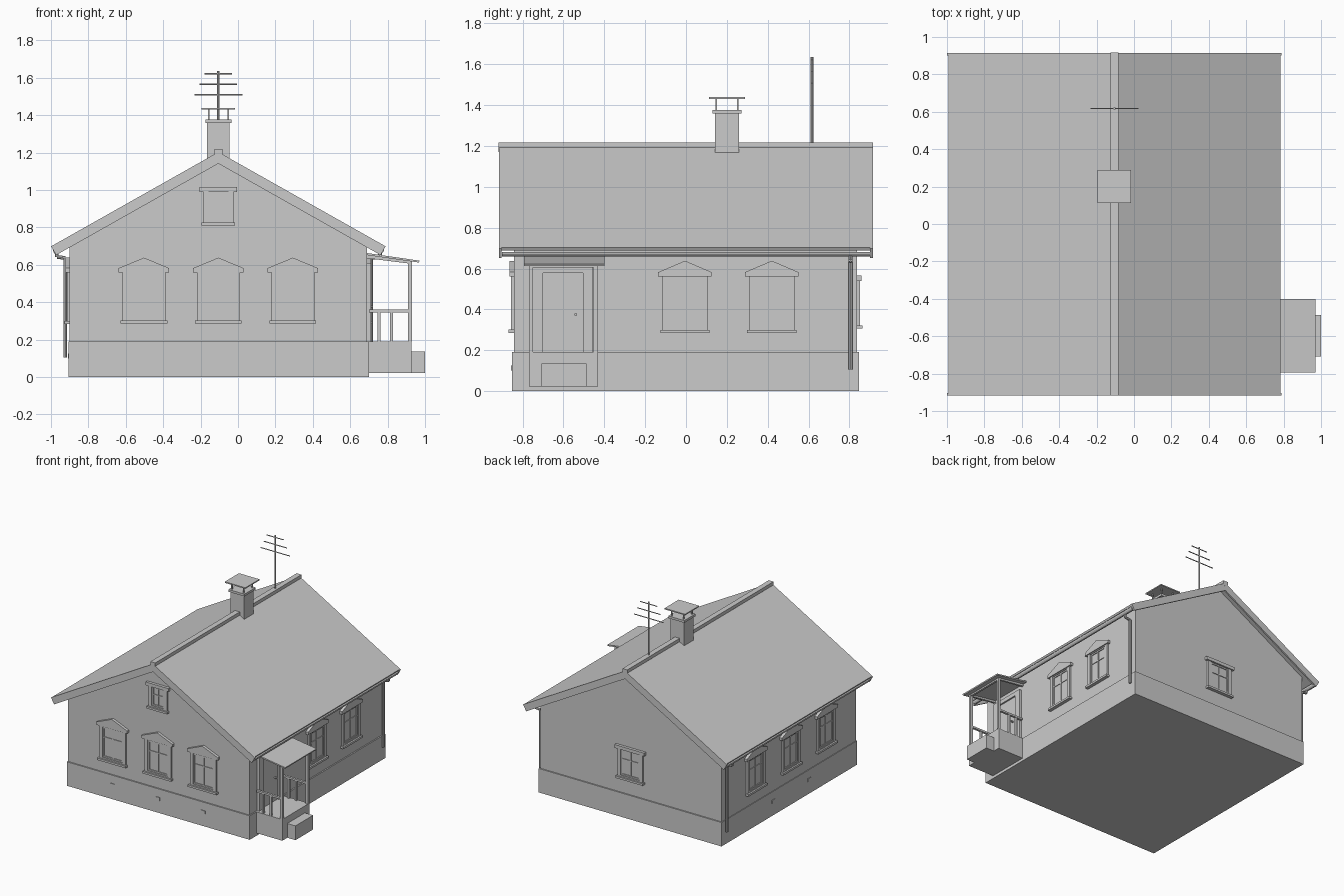
import bpy, bmesh, math
from mathutils import Matrix, Vector

if "Cube" in bpy.data.objects:
    bpy.data.objects.remove(bpy.data.objects["Cube"])

CX = -0.105          # ridge line / house centre in x
SLOPE = 0.564        # roof pitch


def finish(bm, name, matrix=None):
    if matrix:
        bm.transform(matrix)
    bmesh.ops.recalc_face_normals(bm, faces=bm.faces)
    me = bpy.data.meshes.new(name)
    bm.to_mesh(me)
    bm.free()
    ob = bpy.data.objects.new(name, me)
    bpy.context.collection.objects.link(ob)
    return ob


def add_box(bm, x0, x1, y0, y1, z0, z1):
    m = Matrix.Translation(((x0 + x1) / 2, (y0 + y1) / 2, (z0 + z1) / 2))
    bmesh.ops.create_cube(bm, size=1, matrix=m @ Matrix.Diagonal((x1 - x0, y1 - y0, z1 - z0, 1)))


def add_prism(bm, pts, y0, y1):
    # xz profile extruded along y
    f = bm.faces.new([bm.verts.new((x, y0, z)) for x, z in pts])
    r = bmesh.ops.extrude_face_region(bm, geom=[f])
    bmesh.ops.translate(bm, vec=(0, y1 - y0, 0),
                        verts=[v for v in r['geom'] if isinstance(v, bmesh.types.BMVert)])


def add_rod(bm, a, b, r, n=8):
    a, b = Vector(a), Vector(b)
    d = b - a
    m = Matrix.Translation((a + b) / 2) @ d.to_track_quat('Z', 'Y').to_matrix().to_4x4()
    bmesh.ops.create_cone(bm, cap_ends=True, segments=n, radius1=r, radius2=r,
                          depth=d.length, matrix=m)


def box(name, *dims):
    bm = bmesh.new()
    add_box(bm, *dims)
    return finish(bm, name)


def prism(name, pts, y0, y1):
    bm = bmesh.new()
    add_prism(bm, pts, y0, y1)
    return finish(bm, name)


def add_ring(bm, hw, z0, z1, w, d0, d1):
    # rectangular frame, w wide, sticking out between d0 and d1
    for s in (-1, 1):
        add_box(bm, *sorted((s * hw, s * (hw - w))), -d1, -d0, z0, z1)
    add_box(bm, -hw + w, hw - w, -d1, -d0, z1 - w, z1)
    add_box(bm, -hw + w, hw - w, -d1, -d0, z0, z0 + w)


def window(name, loc, deg, hw, z0, z1, head, bar):
    # casing, sash with glazing bars, pane, sill and head moulding
    bm = bmesh.new()
    add_ring(bm, hw, z0, z1, 0.027, -0.004, 0.014)
    iw = hw - 0.027
    add_ring(bm, iw, z0 + 0.027, z1 - 0.027, 0.011, -0.004, 0.008)
    add_box(bm, -iw, iw, -0.002, 0.004, z0 + 0.02, z1 - 0.02)
    add_box(bm, -0.004, 0.004, -0.007, 0, z0 + 0.03, z1 - 0.03)
    add_box(bm, -iw, iw, -0.007, 0, bar - 0.004, bar + 0.004)
    add_box(bm, -hw - 0.01, hw + 0.01, -0.027, 0.004, z0, z0 + 0.016)
    e = hw + 0.02
    if head == 'gable':
        pts = [(-e, z1 - 0.02), (e, z1 - 0.02), (e, z1 + 0.002), (0, z1 + 0.058), (-e, z1 + 0.002)]
    else:
        pts = [(-e, z1 - 0.026), (e, z1 - 0.026), (e, z1), (-e, z1)]
    add_prism(bm, pts, -0.022, 0.004)
    finish(bm, name, Matrix.Translation(loc) @ Matrix.Rotation(math.radians(deg), 4, 'Z'))


def chevron(run, t):
    c, s = math.cos(math.atan(SLOPE)), math.sin(math.atan(SLOPE))
    top = 1.203
    z = top - SLOPE * run
    return [(CX - run, z), (CX, top), (CX + run, z), (CX + run - t * s, z - t * c),
            (CX, top - t / c), (CX - run + t * s, z - t * c)]


# House body
box("plinth", -0.905, 0.70, -0.853, 0.848, 0, 0.19)
prism("walls", [(CX - 0.795, 0.185), (CX + 0.795, 0.185), (CX + 0.795, 0.735),
                (CX, 1.183), (CX - 0.795, 0.735)], -0.843, 0.838)

# Roof sheet, barge boards, ridge cap
prism("roof", chevron(0.888, 0.015), -0.915, 0.912)
for n, y in (("front_barge_board", -0.917), ("back_barge_board", 0.902)):
    prism(n, chevron(0.894, 0.054), y, y + 0.013)
prism("ridge_cap", [(CX - 0.021, 1.192), (CX, 1.17), (CX + 0.021, 1.192), (CX + 0.021, 1.218),
                    (CX - 0.021, 1.218)], -0.918, 0.916)

# Gutters and downpipes on both long sides
for n, s in (("left", -1), ("right", 1)):
    bm = bmesh.new()
    arc = [(CX + s * 0.868 + 0.018 * math.cos(a), 0.682 + 0.022 * math.sin(a))
           for a in (math.pi + math.pi * i / 6 for i in range(7))]
    add_prism(bm, arc, -0.90, 0.90)
    finish(bm, n + "_gutter")
    bm = bmesh.new()
    xp = CX + s * 0.818
    path = [(CX + s * 0.866, 0.805, 0.665), (CX + s * 0.862, 0.805, 0.642),
            (xp, 0.805, 0.636), (xp, 0.805, 0.105)]
    for a, b in zip(path, path[1:]):
        add_rod(bm, a, b, 0.01)
    finish(bm, n + "_downpipe")

# Windows
for i, x in enumerate((-0.503, CX, 0.293)):
    window(f"front_window_{i}", (x, -0.843, 0), 0, 0.115, 0.285, 0.58, 'gable', 0.47)
window("attic_window", (CX, -0.843, 0), 0, 0.08, 0.81, 1.015, 'flat', 0.925)
window("back_window", (CX, 0.838, 0), 180, 0.11, 0.305, 0.565, 'flat', 0.46)
for i, y in enumerate((-0.005, 0.42)):
    window(f"right_window_{i}", (0.69, y, 0), 90, 0.111, 0.283, 0.58, 'gable', 0.47)
for i, y in enumerate((-0.46, -0.02, 0.42)):
    window(f"left_window_{i}", (-0.90, y, 0), -90, 0.111, 0.283, 0.58, 'gable', 0.47)

# Plinth vents
bm = bmesh.new()
for x in (-0.503, CX, 0.293):
    add_box(bm, x - 0.018, x + 0.018, -0.858, -0.85, 0.1, 0.125)
for y in (-0.25, 0.2):
    add_box(bm, -0.910, -0.90, y - 0.018, y + 0.018, 0.1, 0.125)
finish(bm, "plinth_vents")

# Door with casing and knob
bm = bmesh.new()
for y in (-0.75, -0.505):
    add_box(bm, 0.685, 0.712, y, y + 0.05, 0.19, 0.61)
add_box(bm, 0.685, 0.712, -0.70, -0.505, 0.578, 0.61)
finish(bm, "door_casing")
box("door", 0.685, 0.70, -0.70, -0.505, 0.19, 0.578)
bm = bmesh.new()
add_rod(bm, (0.69, -0.54, 0.375), (0.722, -0.54, 0.375), 0.007)
finish(bm, "door_knob")

# Porch deck, step, posts, railings
box("porch_deck", 0.69, 0.928, -0.77, -0.432, 0.022, 0.19)
box("porch_step", 0.925, 1.0, -0.708, -0.487, 0.022, 0.135)
for n, y in (("front", -0.76), ("back", -0.442)):
    box(n + "_porch_post", 0.909, 0.929, y - 0.01, y + 0.01, 0.19, 0.622)
    bm = bmesh.new()
    add_box(bm, 0.70, 0.915, y - 0.009, y + 0.009, 0.345, 0.36)
    for x in (0.755, 0.822):
        add_box(bm, x - 0.008, x + 0.008, y - 0.008, y + 0.008, 0.19, 0.35)
    finish(bm, n + "_porch_railing")
    prism(n + "_porch_rafter", [(0.69, 0.635), (0.93, 0.605), (0.93, 0.622), (0.69, 0.655)],
          y - 0.008, y + 0.008)
box("porch_beam", 0.911, 0.927, -0.77, -0.432, 0.606, 0.622)
prism("porch_roof", [(0.688, 0.652), (0.968, 0.612), (0.97, 0.622), (0.688, 0.663)], -0.793, -0.40)

# Chimney with collar and rain cap
box("chimney", CX - 0.06, CX + 0.06, 0.142, 0.26, 1.12, 1.365)
box("chimney_collar", CX - 0.07, CX + 0.07, 0.131, 0.271, 1.358, 1.376)
bm = bmesh.new()
for x in (-0.052, 0.052):
    for y in (0.149, 0.253):
        add_box(bm, CX + x - 0.004, CX + x + 0.004, y - 0.004, y + 0.004, 1.37, 1.434)
finish(bm, "chimney_cap_legs")
box("chimney_cap", CX - 0.09, CX + 0.09, 0.113, 0.29, 1.43, 1.439)

# Antenna
bm = bmesh.new()
add_rod(bm, (CX, 0.617, 1.19), (CX, 0.617, 1.637), 0.007)
for z, h in ((1.508, 0.128), (1.565, 0.1), (1.622, 0.073)):
    add_rod(bm, (CX - h, 0.617, z), (CX + h, 0.617, z), 0.004, 6)
finish(bm, "antenna")
